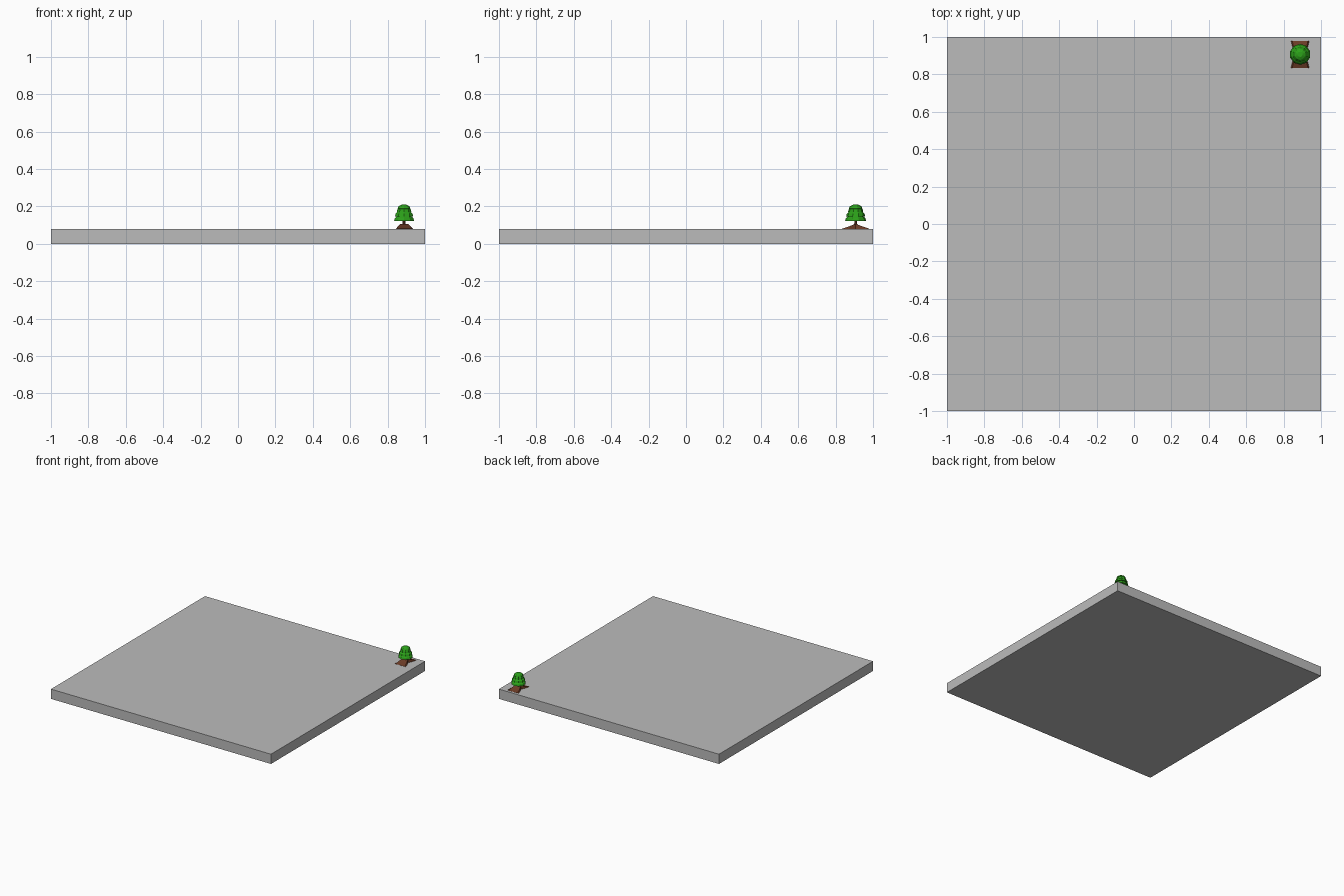
import bpy, bmesh, math

if "Cube" in bpy.data.objects:
    bpy.data.objects.remove(bpy.data.objects["Cube"])

TREE_X, TREE_Y, GROUND = 0.888, 0.907, 0.08


def material(name, rgb):
    m = bpy.data.materials.new(name)
    m.diffuse_color = (*rgb, 1)
    m.use_nodes = True
    m.node_tree.nodes["Principled BSDF"].inputs["Base Color"].default_value = m.diffuse_color
    return m


grey = material("slab grey", (0.5, 0.5, 0.5))
green = material("leaf green", (0.025, 0.36, 0.01))
brown = material("bark brown", (0.15, 0.045, 0.02))


def finish(bm, name, mat, location):
    bmesh.ops.recalc_face_normals(bm, faces=bm.faces[:])
    mesh = bpy.data.meshes.new(name)
    bm.to_mesh(mesh)
    bm.free()
    mesh.materials.append(mat)
    ob = bpy.data.objects.new(name, mesh)
    ob.location = location
    bpy.context.collection.objects.link(ob)
    return ob


def loft(name, rings, mat, location):
    """Join closed rings of points and cap both ends."""
    bm = bmesh.new()
    loops = [[bm.verts.new(p) for p in ring] for ring in rings]
    n = len(loops[0])
    for a, b in zip(loops, loops[1:]):
        for i in range(n):
            j = (i + 1) % n
            bm.faces.new((a[i], a[j], b[j], b[i]))
    bm.faces.new(loops[0][::-1])
    bm.faces.new(loops[-1])
    return finish(bm, name, mat, location)


def circle(r, z, n):
    return [(r * math.cos(math.tau * (i + 0.5) / n),
             r * math.sin(math.tau * (i + 0.5) / n), z) for i in range(n)]


def lathe(name, profile, n, mat):
    return loft(name, [circle(r, z, n) for r, z in profile], mat,
                (TREE_X, TREE_Y, GROUND))


def rect(hx, hy, z):
    return [(-hx, -hy, z), (hx, -hy, z), (hx, hy, z), (-hx, hy, z)]


# Square ground slab
loft("ground_slab", [rect(1, 1, 0), rect(1, 1, GROUND)], grey, (0, 0, 0))

# Roots: a flared wedge to the front and back, narrow at the trunk
for side, label in ((-1, "front"), (1, "back")):
    sections = [(0.072, 0.049, 0.001), (0.036, 0.040, 0.013), (0.0, 0.024, 0.027)]
    rings = [[(-w, side * y, 0), (w, side * y, 0),
              (w * 0.85, side * y, h), (-w * 0.85, side * y, h)]
             for y, w, h in sections]
    loft(label + "_root", rings, brown, (TREE_X, TREE_Y, GROUND))

# Thin trunk
lathe("trunk", [(0.012, 0.015), (0.008, 0.03), (0.008, 0.06)], 8, brown)

# Leaf tiers, each a faceted disc with a tapered rim
tiers = [(0.056, 0.043), (0.051, 0.067), (0.041, 0.089)]
for i, (r, z) in enumerate(tiers):
    lathe(f"leaf_tier_{i + 1}",
          [(r * 0.6, z + 0.002), (r, z), (r * 0.93, z + 0.014), (r * 0.68, z + 0.026)],
          10, green)

# Rounded crown on top
lathe("leaf_crown", [(0.03, 0.10), (0.036, 0.11), (0.03, 0.121), (0.014, 0.129)], 10, green)
